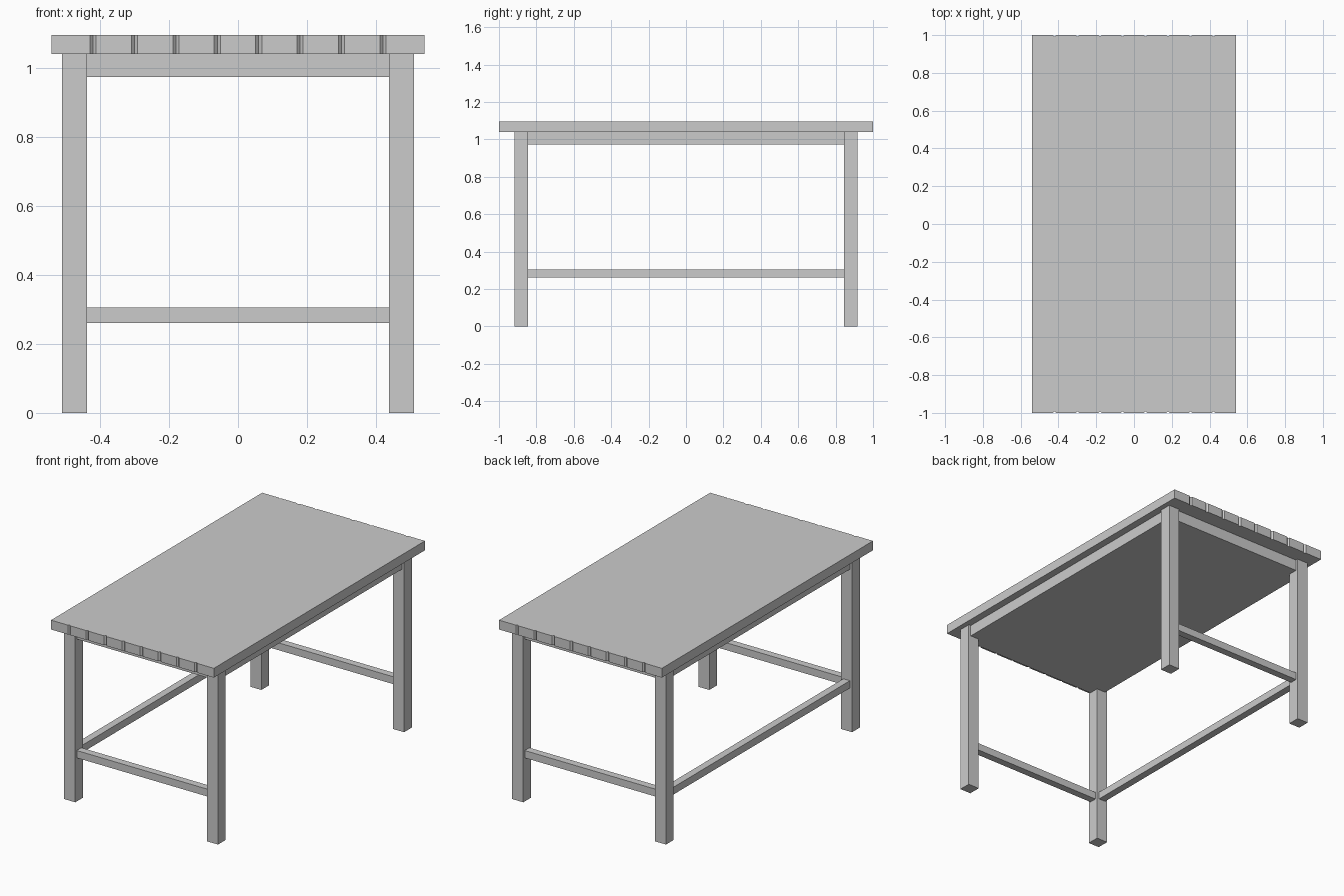
import bpy, bmesh

if "Cube" in bpy.data.objects:
    bpy.data.objects.remove(bpy.data.objects["Cube"])

def box(name, x0, x1, y0, y1, z0, z1):
    me = bpy.data.meshes.new(name)
    bm = bmesh.new()
    bmesh.ops.create_cube(bm, size=1)
    for v in bm.verts:
        v.co.x = x1 if v.co.x > 0 else x0
        v.co.y = y1 if v.co.y > 0 else y0
        v.co.z = z1 if v.co.z > 0 else z0
    bm.to_mesh(me)
    bm.free()
    ob = bpy.data.objects.new(name, me)
    bpy.context.collection.objects.link(ob)
    return ob

HX, HY, Z0, Z1 = 0.54, 1.0, 1.04, 1.096     # table top
LX, LY, LEG = 0.4735, 0.8815, 0.073         # leg centres and thickness
IX, IY = LX - LEG / 2, LY - LEG / 2         # inner leg faces
RAIL = 0.022                                # half rail thickness

# Table top: plank outline with small V notches at both ends of each seam
notch = 0.009
front = [(-HX, -HY)]
for i in range(8):
    x = -0.42 + 0.12 * i
    front += [(x - notch, -HY), (x, -HY + notch), (x + notch, -HY)]
front.append((HX, -HY))
outline = front + [(-x, -y) for x, y in front]
bm = bmesh.new()
face = bm.faces.new([bm.verts.new((x, y, Z0)) for x, y in outline])
ext = bmesh.ops.extrude_face_region(bm, geom=[face], use_keep_orig=True)
for v in ext["geom"]:
    if isinstance(v, bmesh.types.BMVert):
        v.co.z = Z1
bmesh.ops.recalc_face_normals(bm, faces=bm.faces[:])
me = bpy.data.meshes.new("table_top")
bm.to_mesh(me)
bm.free()
bpy.context.collection.objects.link(bpy.data.objects.new("table_top", me))

# Legs
for sx, side in ((-1, "left"), (1, "right")):
    for sy, end in ((-1, "front"), (1, "back")):
        x, y, h = sx * LX, sy * LY, LEG / 2
        box(f"{end}_{side}_leg", x - h, x + h, y - h, y + h, 0, Z0)

# Solid apron block under the top
box("apron", -LX - RAIL, LX + RAIL, -LY - RAIL, LY + RAIL, 0.973, Z0)

# Lower stretchers: both ends and the left side, right side open
for sy, end in ((-1, "front"), (1, "back")):
    box(f"{end}_stretcher", -IX, IX, sy * LY - RAIL, sy * LY + RAIL, 0.261, 0.305)
box("left_stretcher", -LX - RAIL, -LX + RAIL, -IY, IY, 0.261, 0.305)
